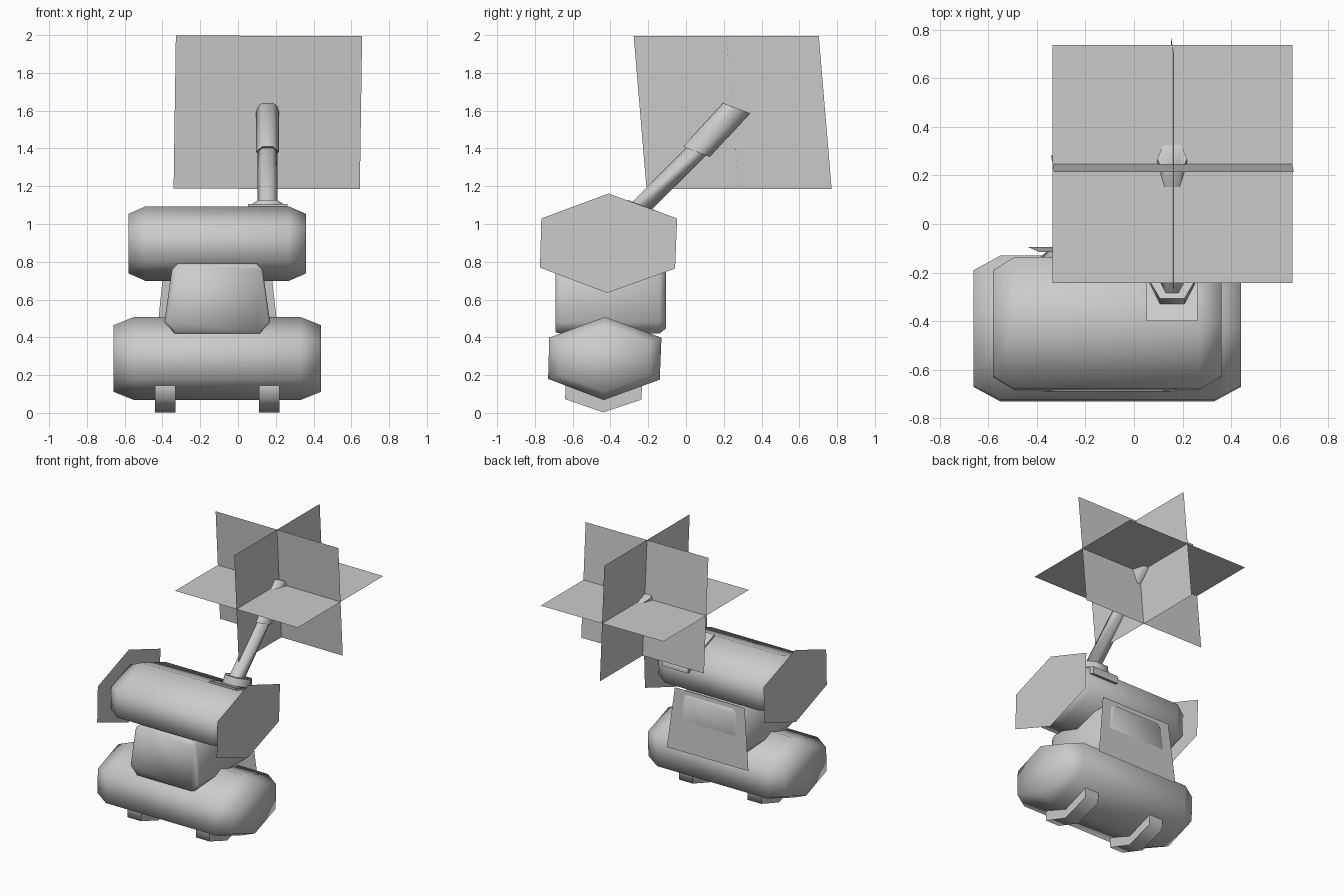
import bpy, bmesh, math
from mathutils import Vector

if "Cube" in bpy.data.objects:
    bpy.data.objects.remove(bpy.data.objects["Cube"])


def finish(name, bm, smooth=True):
    bmesh.ops.recalc_face_normals(bm, faces=bm.faces)
    me = bpy.data.meshes.new(name)
    bm.to_mesh(me)
    bm.free()
    ob = bpy.data.objects.new(name, me)
    bpy.context.collection.objects.link(ob)
    if smooth:
        bpy.ops.object.select_all(action='DESELECT')
        ob.select_set(True)
        bpy.context.view_layer.objects.active = ob
        bpy.ops.object.shade_smooth_by_angle(angle=math.radians(80))
    return ob


def loft(name, rings):
    """Closed solid through a list of equal-length point rings."""
    bm = bmesh.new()
    rows = [[bm.verts.new(p) for p in r] for r in rings]
    n = len(rows[0])
    for a, b in zip(rows, rows[1:]):
        for i in range(n):
            j = (i + 1) % n
            bm.faces.new((a[i], a[j], b[j], b[i]))
    bm.faces.new(rows[0][::-1])
    bm.faces.new(rows[-1])
    return finish(name, bm)


def sheet(name, pts):
    bm = bmesh.new()
    bm.faces.new([bm.verts.new(p) for p in pts])
    return finish(name, bm, False)


def hex_x(x, cy, cz, hy, hz, s=1.0):
    """Squat hexagon in the YZ plane, point up."""
    shape = [(0, 1), (1, .5), (.97, -.51), (-.02, -1), (-1, -.49), (-.98, .5)]
    return [(x, cy + hy * s * a, cz + hz * s * b) for a, b in shape]


def chamfered_barrel(name, cx, half, cham, cy, cz, hy, hz, end=0.8):
    loft(name, [hex_x(cx + d, cy, cz, hy, hz, s) for d, s in (
        (-half, end), (-half + cham, 1), (half - cham, 1), (half, end))])


# lower and upper barrels
chamfered_barrel("lower_barrel", -0.11, 0.55, 0.11, -0.43, 0.288, 0.30, 0.22)
chamfered_barrel("upper_barrel", -0.11, 0.47, 0.09, -0.41, 0.896, 0.275, 0.197)

# flat hexagonal side panels and hexagonal feet
for side, sx in (("left", -1), ("right", 1)):
    sheet(side + "_side_panel", hex_x(-0.11 + sx * 0.48, -0.41, 0.898, 0.363, 0.263))
    fx = -0.11 + sx * 0.275
    loft(side + "_foot", [hex_x(fx - 0.055, -0.435, 0.14, 0.205, 0.137),
                          hex_x(fx + 0.055, -0.435, 0.14, 0.205, 0.137)])

# tapered neck block between the barrels
half = [(0.225, 0.42), (0.28, 0.48), (0.24, 0.76), (0.21, 0.79)]
profile = half + [(-x, z) for x, z in reversed(half)]


def neck_ring(y, s):
    return [(-0.11 + x * s, y, 0.605 + (z - 0.605) * s) for x, z in profile]


loft("neck", [neck_ring(-0.69, 0.96), neck_ring(-0.665, 1),
              neck_ring(-0.14, 1), neck_ring(-0.105, 0.85)])
sheet("neck_back_plate", [(-0.435, -0.095, 0.36), (0.22, -0.095, 0.36),
                          (0.17, -0.115, 0.80), (-0.39, -0.115, 0.80)])

# arm rings lie parallel to the sloping top of the upper barrel
SLOPE = -0.38
AX = 0.157


def arm_ring(y, z, rx, ry):
    out = []
    for i in range(6):
        a = math.radians(60 * i)
        dy = ry * math.sin(a) / math.sin(math.radians(60))
        out.append((AX + rx * math.cos(a), y + dy, z + SLOPE * dy))
    return out


def pad_ring(z):
    return [(AX + sx * 0.105, y, z + SLOPE * (y + 0.4))
            for sx, y in ((-1, -0.40), (1, -0.40), (1, -0.10), (-1, -0.10))]


loft("arm_pad", [pad_ring(1.05), pad_ring(1.105)])
loft("arm_collar", [arm_ring(-0.235, 1.03, 0.10, 0.10), arm_ring(-0.222, 1.095, 0.10, 0.085)])
loft("arm_tube", [arm_ring(-0.26, 1.07, 0.053, 0.052), arm_ring(0.10, 1.43, 0.053, 0.052)])
loft("arm_sleeve", [arm_ring(0.055, 1.382, 0.061, 0.071), arm_ring(0.268, 1.613, 0.061, 0.071)])

# three crossing sheets at the arm tip
C = Vector((0.158, 0.247, 1.591))
X, Y, Z = Vector((0.493, 0, -0.002)), Vector((0, 0.49, 0)), Vector((0.006, -0.034, 0.405))
for name, u, v in (("level_sheet", X, Y), ("cross_sheet", X, Z), ("lengthwise_sheet", Y, Z)):
    sheet(name, [C + u * a + v * b for a, b in ((-1, -1), (1, -1), (1, 1), (-1, 1))])
